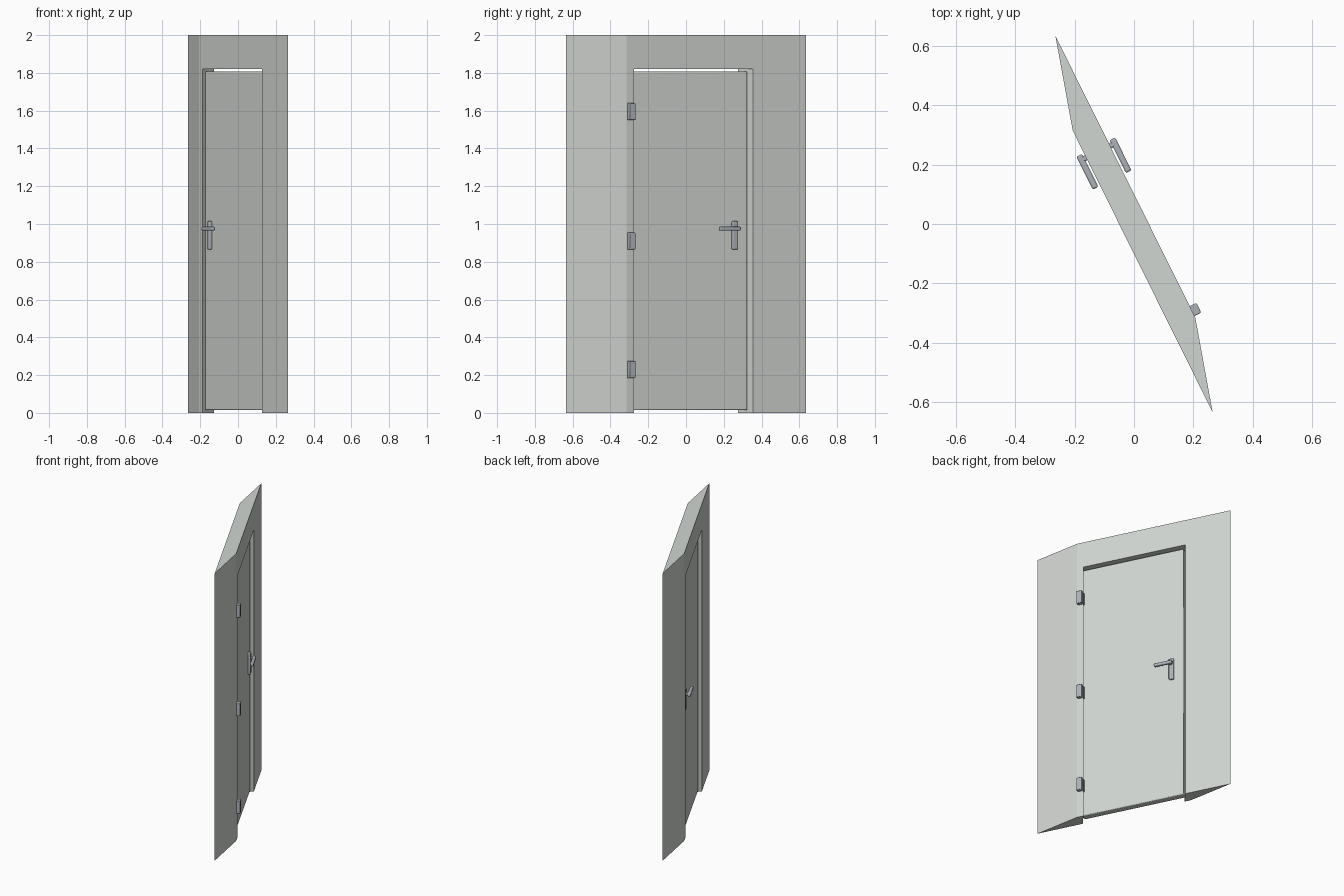
import bpy, bmesh, math

if "Cube" in bpy.data.objects:
    bpy.data.objects.remove(bpy.data.objects["Cube"])

TURN = math.radians(-63.58)      # local x runs along the wall, local y through it


def material(name, rgb):
    m = bpy.data.materials.new(name)
    m.diffuse_color = (*rgb, 1)
    m.use_nodes = True
    m.node_tree.nodes["Principled BSDF"].inputs["Base Color"].default_value = m.diffuse_color
    return m


PAINT = material("paint", (0.64, 0.67, 0.64))
METAL = material("metal", (0.42, 0.45, 0.49))


def add(name, bm, mat):
    bmesh.ops.recalc_face_normals(bm, faces=bm.faces[:])
    me = bpy.data.meshes.new(name)
    bm.to_mesh(me)
    bm.free()
    me.materials.append(mat)
    ob = bpy.data.objects.new(name, me)
    bpy.context.collection.objects.link(ob)
    ob.rotation_euler.z = TURN
    return ob


def box(name, lo, hi, mat, bevel, segments=2):
    bm = bmesh.new()
    bmesh.ops.create_cube(bm, size=1)
    for v in bm.verts:
        v.co = [(a + b) / 2 + c * (b - a) for a, b, c in zip(lo, hi, v.co)]
    ob = add(name, bm, mat)
    mod = ob.modifiers.new("bevel", 'BEVEL')
    mod.width = bevel
    mod.segments = segments
    bpy.context.view_layer.objects.active = ob
    ob.select_set(True)
    bpy.ops.object.shade_smooth_by_angle(angle=math.radians(35))
    ob.select_set(False)
    return ob


# wall: skewed slab with a skewed doorway open to the floor
def outline(bm, y, left, door_left, door_right, right):
    pts = [(left, 0), (left, 2), (right, 2), (right, 0),
           (door_right, 0), (door_right, 1.82), (door_left, 1.82), (door_left, 0)]
    return [bm.verts.new((x, y, z)) for x, z in pts]


bm = bmesh.new()
back = outline(bm, 0.045, -0.687, -0.374, 0.329, 0.374)
front = outline(bm, -0.045, -0.374, -0.329, 0.374, 0.687)
bm.faces.new(back)
bm.faces.new(front)
for i in range(8):
    j = (i + 1) % 8
    bm.faces.new((back[i], back[j], front[j], front[i]))
add("wall", bm, PAINT)

# door leaf
box("door", (-0.351, -0.025, 0.014), (0.351, 0.025, 1.808), PAINT, 0.006)

# hinges on the back side
for i, z in enumerate((0.23, 0.91, 1.595)):
    box(f"hinge_{i + 1}", (0.332, 0.022, z - 0.045), (0.369, 0.070, z + 0.045), METAL, 0.004)

# handle set on each side of the door
for side, s in (("back", 1), ("front", -1)):
    def span(a, b):
        return sorted((a * s, b * s))
    for part, x, y, z, bevel in (
            ("plate", (-0.289, -0.256), span(0.023, 0.042), (0.865, 1.015), 0.006),
            ("spindle", (-0.281, -0.263), span(0.03, 0.06), (0.967, 0.985), 0.005),
            ("lever", (-0.290, -0.166), span(0.052, 0.073), (0.965, 0.986), 0.006)):
        box(f"handle_{part}_{side}", (x[0], y[0], z[0]), (x[1], y[1], z[1]), METAL, bevel, 3)
